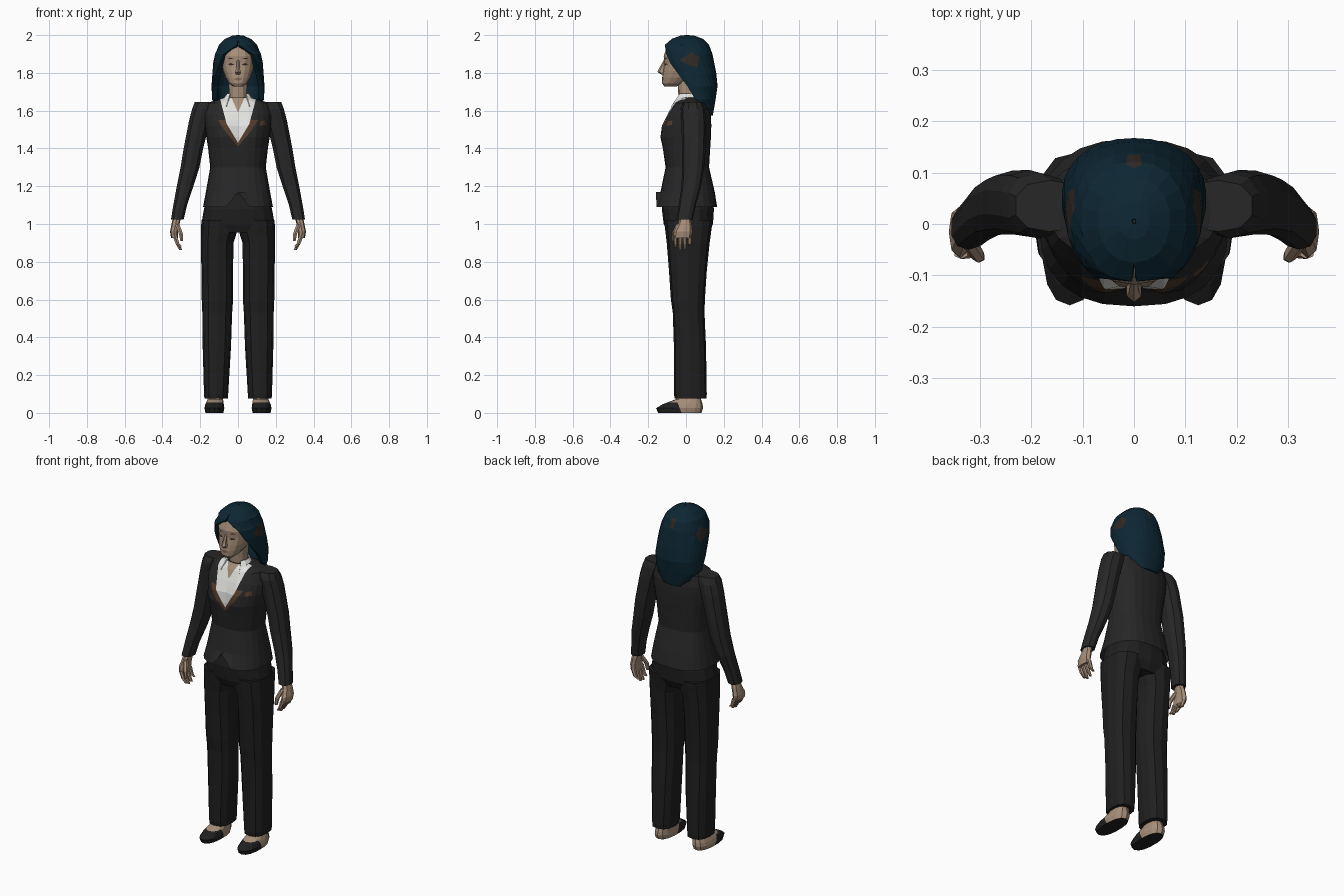
import bpy, bmesh
from math import sin, cos, radians
from mathutils import Vector

if "Cube" in bpy.data.objects:
    bpy.data.objects.remove(bpy.data.objects["Cube"], do_unlink=True)


def material(name, r, g, b):
    m = bpy.data.materials.new(name)
    m.use_nodes = True
    m.diffuse_color = (r, g, b, 1)
    m.node_tree.nodes["Principled BSDF"].inputs["Base Color"].default_value = (r, g, b, 1)
    return m


JACKET = material("charcoal_cloth", .02, .02, .02)
TROUSER = material("black_cloth", .014, .014, .014)
SHIRT = material("white_cotton", .75, .75, .73)
LAPEL = material("brown_trim", .085, .045, .025)
SKIN = material("skin", .38, .27, .19)
HAIR = material("dark_teal_hair", .004, .02, .034)
SHADE = material("dark_brown", .03, .022, .018)
LIPS = material("lip_rose", .24, .13, .095)


def power(v, p):
    return abs(v) ** p * (1 if v >= 0 else -1)


def loft(rows, n=12, p=.85, bm=None, is_open=False):
    """Rows go upward: z, centre x, half width, front y, back y, opening angle."""
    bm = bm or bmesh.new()
    rings = []
    for z, cx, rx, yf, yb, *gap in rows:
        g = gap[0] if gap else 0
        ring = []
        for i in range(n + 1 if is_open else n):
            a = radians(g + (360 - 2 * g) * i / n)
            ring.append(bm.verts.new((cx + rx * power(sin(a), p),
                                      (yf + yb) / 2 - (yb - yf) / 2 * power(cos(a), p), z)))
        rings.append(ring)
    for low, high in zip(rings, rings[1:]):
        for i in range(n):
            j = (i + 1) % len(low)
            bm.faces.new((low[i], low[j], high[j], high[i]))
    if not is_open:
        bm.faces.new(rings[0][::-1])
        bm.faces.new(rings[-1])
    bm.normal_update()
    return bm


def paint(bm, poly, index, axis=1, side=-1):
    """Cut a convex outline into the faces on one side and recolour the inside."""
    u, v = [k for k in range(3) if k != axis]
    pts = [Vector(q) for q in poly]

    def near():
        bm.normal_update()
        out = []
        for f in bm.faces:
            us, vs = [w.co[u] for w in f.verts], [w.co[v] for w in f.verts]
            if (f.normal[axis] * side > .05 and min(us) < max(q.x for q in pts)
                    and max(us) > min(q.x for q in pts) and min(vs) < max(q.y for q in pts)
                    and max(vs) > min(q.y for q in pts)):
                out.append(f)
        return out

    edges = list(zip(pts, pts[1:] + pts[:1]))
    for a, b in edges:
        faces = near()
        geom = faces + list({e for f in faces for e in f.edges}) + list({w for f in faces for w in f.verts})
        co, no = Vector((0, 0, 0)), Vector((0, 0, 0))
        co[u], co[v] = a
        no[u], no[v] = b.y - a.y, a.x - b.x
        bmesh.ops.bisect_plane(bm, geom=geom, plane_co=co, plane_no=no.normalized(), dist=1e-5)
    for f in near():
        c = f.calc_center_median()
        c = Vector((c[u], c[v]))
        turn = [(b - a).cross(c - a) for a, b in edges]
        if min(turn) >= 0 or max(turn) <= 0:
            f.material_index = index


def finish(bm, name, mats, mirror=False, thickness=0):
    mesh = bpy.data.meshes.new(name)
    bm.to_mesh(mesh)
    bm.free()
    for m in mats:
        mesh.materials.append(m)
    ob = bpy.data.objects.new(name, mesh)
    bpy.context.collection.objects.link(ob)
    if thickness:
        ob.modifiers.new("thickness", "SOLIDIFY").thickness = thickness
    if mirror:
        ob.modifiers.new("other_side", "MIRROR").use_mirror_merge = False
    return ob


# Jacket body with bust, notched hem, open neck and pocket badge
body = loft([(1.09, 0, .185, -.16, .165), (1.17, 0, .17, -.135, .152), (1.3, 0, .147, -.108, .122),
             (1.4, 0, .158, -.118, .128), (1.46, 0, .168, -.12, .132), (1.52, 0, .176, -.115, .134),
             (1.58, 0, .18, -.095, .132), (1.64, 0, .165, -.068, .12), (1.67, 0, .07, -.045, .08)],
            n=24, p=.82)
bmesh.ops.delete(body, geom=[f for f in body.faces if f.normal.z < -.9], context="FACES_ONLY")
for w in body.verts:
    if w.co.y < 0:
        ridge = max(0, 1 - abs(abs(w.co.x) - .08) / .08) * max(0, 1 - abs(w.co.z - 1.48) / .13)
        w.co.y -= .032 * ridge
        if w.co.z < 1.1 and abs(w.co.x) < .01:
            w.co.z += .08
paint(body, [(-.105, 1.55), (.105, 1.55), (.075, 1.5), (0, 1.41), (-.075, 1.5)], 2)
paint(body, [(-.1, 1.68), (.1, 1.68), (.06, 1.53), (0, 1.43), (-.06, 1.53)], 1)
paint(body, [(-.04, 1.68), (.04, 1.68), (0, 1.59)], 3)
paint(body, [(.118, 1.52), (.145, 1.525), (.142, 1.548), (.116, 1.543)], 2)
finish(body, "jacket_body", [JACKET, SHIRT, LAPEL, SKIN])

# Shirt collar and neck
finish(loft([(1.625, 0, .105, -.088, .08, 32), (1.69, 0, .06, -.045, .06, 42)], n=10, is_open=True),
       "shirt_collar", [SHIRT], thickness=.006)
finish(loft([(1.6, 0, .06, -.06, .06), (1.67, 0, .048, -.04, .055), (1.77, 0, .05, -.045, .06)]),
       "neck", [SKIN])

# Sleeves with square shoulders
finish(loft([(1.025, .321, .035, -.05, .036), (1.1, .306, .038, -.038, .052), (1.2, .28, .046, -.024, .08),
             (1.3, .254, .052, -.02, .096), (1.4, .236, .054, -.02, .104), (1.55, .203, .058, -.025, .105),
             (1.61, .185, .06, -.028, .1), (1.645, .163, .069, -.015, .085)], n=10), "sleeve", [JACKET], mirror=True)

# Hands: palm, four fingers and a thumb
hand = loft([(.925, .336, .018, -.068, .03), (.96, .339, .021, -.064, .034),
             (1.0, .331, .021, -.042, .03), (1.045, .32, .022, -.03, .02)], n=8)
for k, tip in enumerate((.875, .862, .866, .885)):
    y = -.055 + .025 * k
    loft([(tip, .304, .008, y - .008, y + .006), (.895, .32, .011, y - .012, y + .01),
          (.94, .336, .014, y - .013, y + .012)], n=6, bm=hand)
loft([(.91, .298, .008, -.074, -.056), (.95, .303, .012, -.075, -.048),
      (1.0, .322, .013, -.05, -.015)], n=6, bm=hand)
finish(hand, "hand", [SKIN], mirror=True)

# Trousers: seat and straight legs
finish(loft([(.955, 0, .185, -.098, .12), (1.0, 0, .194, -.118, .143), (1.08, 0, .18, -.128, .148),
             (1.16, 0, .15, -.115, .13)], n=16), "trouser_seat", [TROUSER])
finish(loft([(.075, .116, .062, -.06, .108), (.1, .116, .064, -.064, .11), (.35, .112, .075, -.064, .106),
             (.53, .11, .079, -.07, .098), (.6, .109, .083, -.08, .1), (.75, .11, .084, -.09, .11),
             (.9, .11, .086, -.102, .125), (.95, .102, .094, -.108, .132), (1.02, .098, .096, -.116, .142)],
            n=12, p=.8), "trouser_leg", [TROUSER], mirror=True)

# Feet with low slip-on shoes
foot = loft([(0, .125, .048, -.148, .082), (.025, .125, .054, -.158, .09), (.045, .124, .05, -.125, .088),
             (.072, .12, .042, -.055, .08), (.11, .118, .036, -.035, .07)], n=14)
paint(foot, [(-.2, -.01), (-.02, -.01), (-.045, .055), (-.2, .055)], 1, axis=0, side=1)
paint(foot, [(-.2, -.01), (-.02, -.01), (-.045, .055), (-.2, .055)], 1, axis=0, side=-1)
for f in foot.faces:
    c = f.calc_center_median()
    if f.normal.z < -.5 or (c.y < -.06 and c.z < .06):
        f.material_index = 1
finish(foot, "foot", [SKIN, TROUSER], mirror=True)

# Head with eyes, brows and lips cut into the face
head = loft([(1.728, 0, .026, -.115, -.05), (1.745, 0, .048, -.126, -.01), (1.775, 0, .066, -.126, .04),
             (1.81, 0, .079, -.122, .075), (1.85, 0, .087, -.115, .09), (1.89, 0, .088, -.118, .09),
             (1.94, 0, .078, -.1, .08), (1.97, 0, .045, -.06, .05)], n=16)
paint(head, [(-.026, 1.768), (0, 1.776), (.026, 1.768), (0, 1.758)], 1)
for s in (-1, 1):
    paint(head, [(s * .018, 1.843), (s * .036, 1.852), (s * .056, 1.846), (s * .036, 1.839)], 2)
    paint(head, [(s * .015, 1.872), (s * .04, 1.88), (s * .062, 1.872), (s * .04, 1.873)], 2)
finish(head, "head", [SKIN, LIPS, SHADE])
finish(loft([(1.792, 0, .012, -.132, -.1), (1.806, 0, .016, -.152, -.1), (1.825, 0, .011, -.142, -.1),
             (1.868, 0, .007, -.118, -.09)], n=6), "nose", [SKIN])

# Shoulder-length hair, parted at the front, with dark patches
hair = loft([(1.575, 0, .09, 0, .142, 145), (1.62, 0, .125, -.03, .15, 120), (1.66, 0, .138, -.05, .157, 88),
             (1.73, 0, .141, -.07, .167, 72), (1.8, 0, .136, -.1, .16, 57), (1.85, 0, .132, -.12, .15, 46),
             (1.9, 0, .122, -.128, .14, 36), (1.948, 0, .102, -.112, .122, 2), (1.98, 0, .07, -.075, .09, 0),
             (1.997, 0, .03, -.03, .045, 0), (2.0, 0, .004, 0, .01, 0)], n=18, p=.9, is_open=True)
bmesh.ops.remove_doubles(hair, verts=hair.verts, dist=.003)
for s in (-1, 1):
    paint(hair, [(-.035, 1.87), (.03, 1.91), (.07, 1.885), (.06, 1.83), (.01, 1.84)], 1, axis=0, side=s)
paint(hair, [(-.015, .115), (0, .108), (.015, .115), (.012, .135), (-.012, .135)], 1, axis=2, side=1)
finish(hair, "hair", [HAIR, SHADE], thickness=.028)
